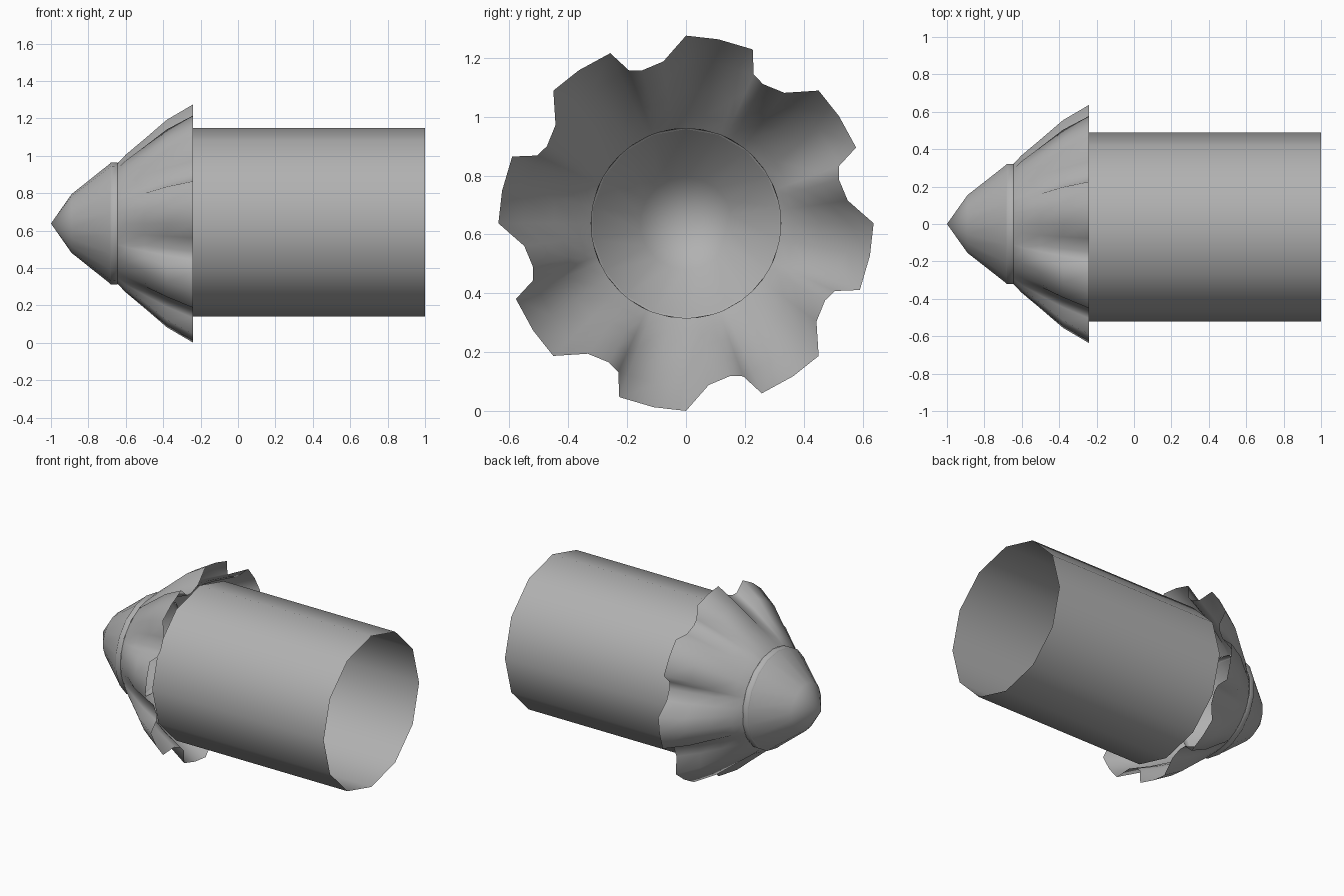
import bpy, math

if "Cube" in bpy.data.objects:
    bpy.data.objects.remove(bpy.data.objects["Cube"])

AXIS_Z = 0.638
grey = bpy.data.materials.new("dark_grey")
grey.diffuse_color = (0.44, 0.44, 0.44, 1)
grey.use_nodes = True
grey.node_tree.nodes["Principled BSDF"].inputs["Base Color"].default_value = grey.diffuse_color


def loft(name, rings, angle, cy=0.0, cz=AXIS_Z, tip=None):
    """Skin rings of (x, [(clockwise degrees from top, radius), ...]) along x."""
    verts, faces = [], []
    n = len(rings[0][1])
    for x, ring in rings:
        for a, r in ring:
            t = math.radians(a)
            verts.append((x, cy + r * math.sin(t), cz + r * math.cos(t)))
    for k in range(len(rings) - 1):
        for i in range(n):
            j = (i + 1) % n
            faces.append((k * n + i, (k + 1) * n + i, (k + 1) * n + j, k * n + j))
    if tip is not None:
        verts.append((tip, cy, cz))
        for i in range(n):
            faces.append((len(verts) - 1, i, (i + 1) % n))
    mesh = bpy.data.meshes.new(name)
    mesh.from_pydata(verts, [], faces)
    mesh.materials.append(grey)
    ob = bpy.data.objects.new(name, mesh)
    bpy.context.collection.objects.link(ob)
    bpy.ops.object.select_all(action='DESELECT')
    ob.select_set(True)
    bpy.context.view_layer.objects.active = ob
    bpy.ops.object.mode_set(mode='EDIT')
    bpy.ops.mesh.select_all(action='SELECT')
    bpy.ops.mesh.normals_make_consistent(inside=False)
    bpy.ops.object.mode_set(mode='OBJECT')
    bpy.ops.object.shade_smooth_by_angle(angle=math.radians(angle))
    return ob


def circle(n, r):
    return [(360 * i / n, r) for i in range(n)]


# Nose cone with a narrow straight collar
loft("nose_cone", [(-0.89, circle(18, 0.157)), (-0.685, circle(18, 0.32))],
     35, tip=-1.0)
loft("collar", [(-0.685, circle(18, 0.32)), (-0.68, circle(18, 0.327)),
                (-0.645, circle(18, 0.325))], 60)

# Flared skirt: eight lobes separated by hollow flutes
# each lobe point: angle, how far it sinks toward the valley
lobe = [(0, 0.0), (10, 0.03), (21, 0.05), (24.5, 0.85), (29, 1.0), (37, 0.85)]
stations = [(-0.645, 0.322, 0.322), (-0.6, 0.368, 0.358), (-0.5, 0.452, 0.415),
            (-0.38, 0.555, 0.478), (-0.24, 0.637, 0.54)]
skirt = []
for x, peak, valley in stations:
    skirt.append((x, [(45 * k + a, peak + (valley - peak) * s)
                      for k in range(8) for a, s in lobe]))
loft("fluted_skirt", skirt, 80)

# Open tube body
loft("tube_body", [(-0.27, circle(12, 0.505)), (1.0, circle(12, 0.505))],
     40, cy=-0.017, cz=0.645)
